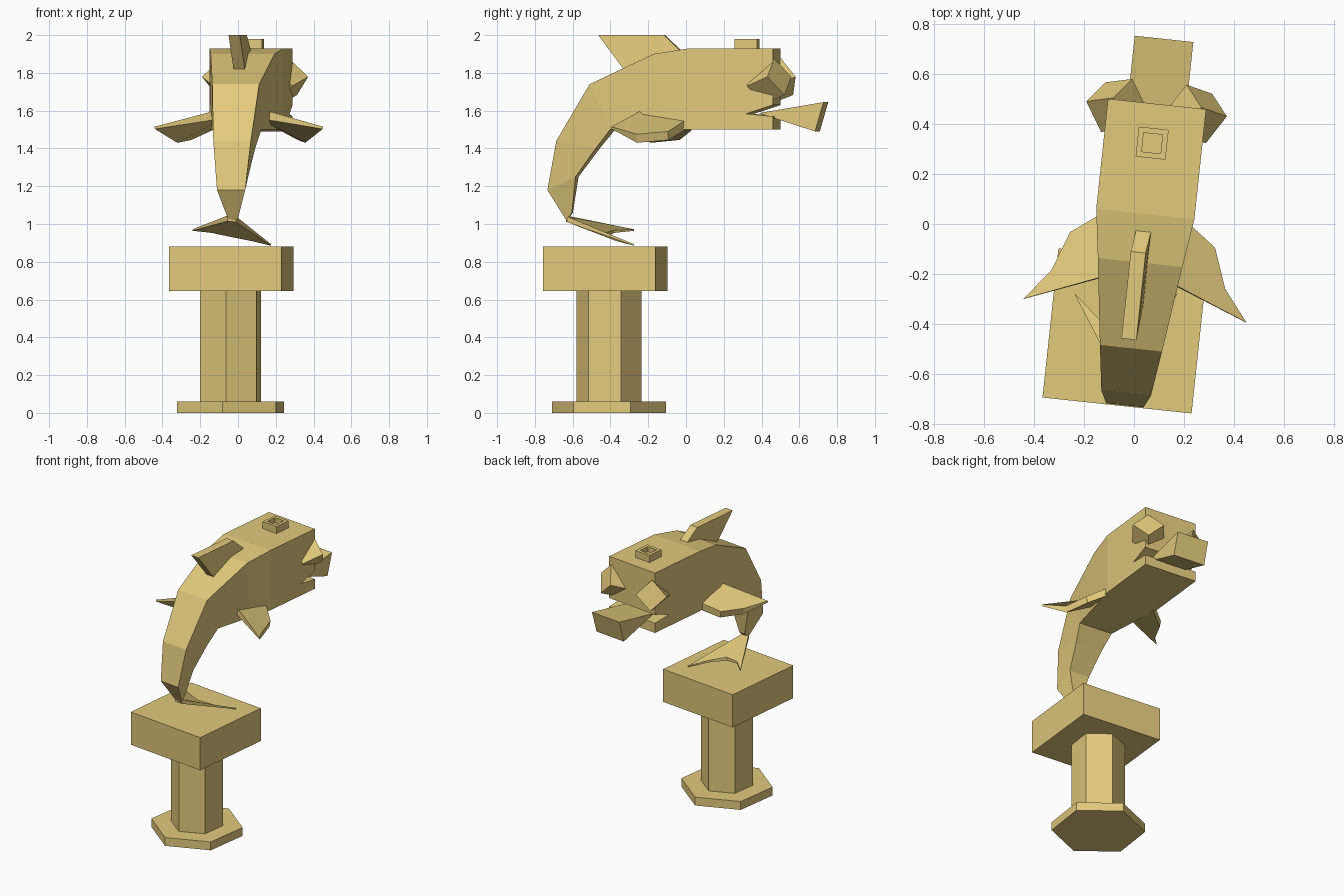
import bpy, bmesh, math
from mathutils import Matrix, Vector

if "Cube" in bpy.data.objects:
    bpy.data.objects.remove(bpy.data.objects["Cube"])

sandstone = bpy.data.materials.new("sandstone")
COLOUR = (0.76, 0.585, 0.2, 1)
sandstone.diffuse_color = COLOUR
sandstone.use_nodes = True
sandstone.node_tree.nodes["Principled BSDF"].inputs["Base Color"].default_value = COLOUR

# The fish is turned slightly about the vertical axis
TURN = math.radians(-6.1)
FISH = Matrix.Translation((0.041, 0, 0)) @ Matrix.Rotation(TURN, 4, "Z")


def finish(name, bm, matrix):
    bm.transform(matrix)
    bmesh.ops.recalc_face_normals(bm, faces=bm.faces)
    mesh = bpy.data.meshes.new(name)
    bm.to_mesh(mesh)
    bm.free()
    mesh.materials.append(sandstone)
    obj = bpy.data.objects.new(name, mesh)
    bpy.context.collection.objects.link(obj)
    return obj


def loft(name, rings, matrix=FISH, cap_start=True, cap_end=True):
    """Skin a list of rings that share one vertex count."""
    bm = bmesh.new()
    loops = [[bm.verts.new(p) for p in ring] for ring in rings]
    n = len(loops[0])
    for a, b in zip(loops, loops[1:]):
        for i in range(n):
            j = (i + 1) % n
            bm.faces.new((a[i], a[j], b[j], b[i]))
    if cap_start:
        bm.faces.new(loops[0])
    if cap_end:
        bm.faces.new(loops[-1])
    return finish(name, bm, matrix)


def side_profile(name, points, half):
    """Extrude a (y, z) outline across x."""
    return loft(name, [[(x, y, z) for y, z in points] for x in (-half, half)])


def square(half, z):
    return [(x * half, y * half, z) for x, y in ((-1, -1), (1, -1), (1, 1), (-1, 1))]


def hexagon(radius, z):
    angles = [math.radians(22 + 60 * i) for i in range(6)]
    return [(radius * math.cos(a), radius * math.sin(a), z) for a in angles]


# Pedestal
post = Matrix.Translation((-0.04, -0.408, 0))
loft("pedestal_foot", [hexagon(0.305, 0), hexagon(0.305, 0.06)], post)
loft("pedestal_column", [hexagon(0.174, 0.06), hexagon(0.174, 0.645)], post)
slab = Matrix.Translation((-0.036, -0.428, 0)) @ Matrix.Rotation(TURN, 4, "Z")
loft("pedestal_slab", [square(0.3, 0.645), square(0.3, 0.88)], slab)

# Body sections: half width, top (y, z), bottom (y, z)
sections = [
    (0.1975, (0.04, 1.93), (0.04, 1.5)),
    (0.17, (-0.155, 1.9), (-0.12, 1.5)),
    (0.125, (-0.5, 1.74), (-0.39, 1.5)),
    (0.10, (-0.68, 1.44), (-0.47, 1.4)),
    (0.075, (-0.73, 1.18), (-0.58, 1.25)),
    (0.024, (-0.635, 1.02), (-0.605, 1.06)),
]
loft("body", [[(-w, *top), (w, *top), (w, *low), (-w, *low)]
              for w, top, low in sections], cap_start=False)

# Head with a mouth notch
side_profile("head", [(0.04, 1.5), (0.483, 1.5), (0.483, 1.57), (0.34, 1.583),
                      (0.483, 1.63), (0.483, 1.93), (0.04, 1.93)], 0.1975)

# Wedge flaring out of the mouth
side_profile("mouth_spout", [(0.4, 1.587), (0.745, 1.645), (0.7, 1.49)], 0.118)

# Blowhole: square collar with a recess
hole = FISH @ Matrix.Translation((-0.003, 0.325, 0))
loft("blowhole", [square(0.06, 1.92), square(0.06, 1.98), square(0.038, 1.98),
                  square(0.038, 1.945)], hole)

# Dorsal fin, leaning a little to one side
fin = [(0, -0.03, 1.92), (-0.012, -0.115, 2.0), (-0.012, -0.465, 2.0), (0, -0.33, 1.82)]
loft("dorsal_fin", [[(x + s, y, z) for x, y, z in fin] for s in (-0.03, 0.03)])

# Paired parts
for side, label in ((1, "left"), (-1, "right")):
    mirror = FISH @ Matrix.Scale(side, 4, (1, 0, 0))

    # Eye: a cube standing on its corner, facing outward, forward and up
    normal = Vector((0.5, 0.8, 0.34)).normalized()
    across = normal.cross((0, 0, 1)).normalized()
    up = across.cross(normal)
    frame = Matrix((across, up, normal)).transposed().to_4x4()
    eye = (mirror @ Matrix.Translation((0.16, 0.46, 1.755)) @ frame
           @ Matrix.Rotation(math.radians(45), 4, "Z"))
    loft(label + "_eye", [square(0.0725, -0.0725), square(0.0725, 0.0725)], eye)

    # Pectoral fin: last value is the thickness at that corner
    outline = [(0.1, 0.01, 1.57, 0.05), (0.192, 0.01, 1.545, 0.05),
               (0.292, -0.064, 1.49, 0.045), (0.35, -0.224, 1.475, 0.045),
               (0.449, -0.349, 1.515, 0.012), (0.1, -0.21, 1.61, 0.05)]
    loft(label + "_pectoral_fin", [[(x, y, z) for x, y, z, t in outline],
                                   [(x - t * 0.2, y, z - t) for x, y, z, t in outline]],
         mirror)

# Tail fluke, rolled so that one tip is lower
fluke = [(-0.055, -0.635, 1.045, 0.03), (-0.24, -0.275, 0.972, 0.008),
         (-0.14, -0.38, 0.968, 0.015), (-0.03, -0.42, 0.955, 0.025),
         (0.07, -0.37, 0.925, 0.015), (0.175, -0.275, 0.893, 0.008),
         (-0.01, -0.63, 1.04, 0.03)]
loft("tail_fluke", [[(x, y, z) for x, y, z, t in fluke],
                    [(x, y, z - t) for x, y, z, t in fluke]], Matrix.Identity(4))
